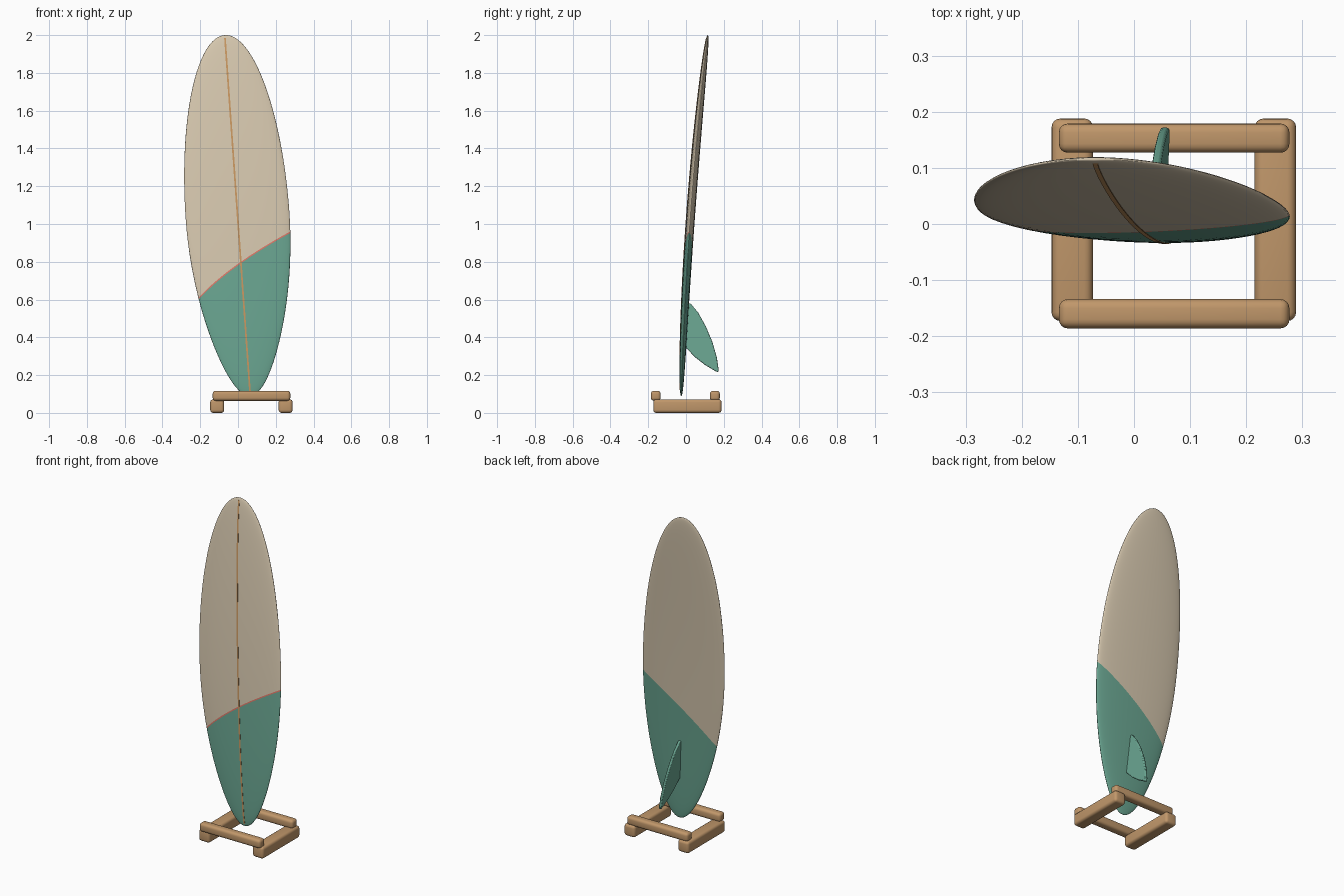
import bpy, bmesh, math

if "Cube" in bpy.data.objects:
    bpy.data.objects.remove(bpy.data.objects["Cube"])


def material(name, rgb):
    m = bpy.data.materials.new(name)
    m.diffuse_color = (*rgb, 1)
    m.use_nodes = True
    m.node_tree.nodes["Principled BSDF"].inputs["Base Color"].default_value = m.diffuse_color
    return m


CREAM = material("cream", (0.68, 0.58, 0.43))
GREEN = material("sea green", (0.145, 0.38, 0.285))
CORAL = material("coral", (0.75, 0.19, 0.14))
WOOD = material("wood", (0.53, 0.31, 0.145))
STRIP = material("strip wood", (0.58, 0.31, 0.12))


def finish(name, bm, mats, smooth=40):
    bmesh.ops.remove_doubles(bm, verts=bm.verts, dist=1e-5)
    bmesh.ops.recalc_face_normals(bm, faces=bm.faces)
    me = bpy.data.meshes.new(name)
    bm.to_mesh(me)
    bm.free()
    for m in mats:
        me.materials.append(m)
    ob = bpy.data.objects.new(name, me)
    bpy.context.collection.objects.link(ob)
    bpy.ops.object.select_all(action='DESELECT')
    ob.select_set(True)
    bpy.context.view_layer.objects.active = ob
    bpy.ops.object.shade_smooth_by_angle(angle=math.radians(smooth))
    return ob


# Board shape: t runs tail (-1) to nose (1), w runs across, dy through the thickness
HALF_LEN, SIN, COS = 0.9575, 0.0705, 0.9975


def half_width(t):
    w = 0.275 * math.sqrt(max(0, 1 - t * t))
    return w * (1 - 0.2 * t * t) if t < 0 else w


def half_thick(t):
    return 0.023 * max(0, 1 - t * t) ** 0.4


def board_point(t, w, dy):
    s = HALF_LEN * (1 + t)
    y = 0.045 + 0.07 * t - 0.02 * (1 - t * t)
    return (0.065 - SIN * s + COS * w, y + dy, 0.09 + COS * s + SIN * w)


def seam(v):
    return -0.265 + 0.165 * v - 0.017 * v * v


# Board: rings whose rows bend to follow the slanted colour seam
LOW, HIGH, N = 24, 32, 64
bm = bmesh.new()
rings = []
for r in range(LOW + HIGH + 2):
    ring = []
    for i in range(N):
        a = 2 * math.pi * i / N
        v = math.cos(a)
        if r <= LOW:
            th = math.acos(-seam(v)) * r / LOW
        else:
            start = math.acos(-(seam(v) + 0.008))
            th = start + (math.pi - start) * (r - LOW - 1) / HIGH
        t = -math.cos(th)
        ring.append(bm.verts.new(board_point(t, v * half_width(t), math.sin(a) * half_thick(t))))
    rings.append(ring)
for r in range(len(rings) - 1):
    for i in range(N):
        j = (i + 1) % N
        f = bm.faces.new((rings[r][i], rings[r][j], rings[r + 1][j], rings[r + 1][i]))
        front = i >= N // 2
        f.material_index = 1 if r < LOW else (2 if r == LOW and front else 0)
finish("board", bm, [CREAM, GREEN, CORAL], 60)

# Centre strip: thin ribbon laid on the front of the board
bm = bmesh.new()
prev = None
for k in range(61):
    t = -math.cos(math.radians(10 + 160 * k / 60))
    d = half_thick(t)
    row = [bm.verts.new(board_point(t, w, dy)) for w, dy in
           ((-0.0045, -d + 0.003), (-0.0045, -d - 0.0015), (0.0045, -d - 0.0015), (0.0045, -d + 0.003))]
    if prev:
        for i in range(4):
            bm.faces.new((prev[i], prev[(i + 1) % 4], row[(i + 1) % 4], row[i]))
    else:
        bm.faces.new(row)
    prev = row
bm.faces.new(prev)
finish("centre_strip", bm, [STRIP])

# Fin: swept outline in (y, z), given thickness along the board's width
outline = [(0.0, 0.58), (0.024, 0.58), (0.065, 0.53), (0.105, 0.458), (0.14, 0.375), (0.163, 0.295),
           (0.172, 0.235), (0.171, 0.214), (0.15, 0.224), (0.10, 0.254), (0.05, 0.293),
           (0.006, 0.338), (-0.01, 0.35)]
bm = bmesh.new()
sides = []
for off in (-0.008, 0.008):
    sides.append([bm.verts.new((0.065 - 0.0707 * (z - 0.09) + off, y, z)) for y, z in outline])
    bm.faces.new(sides[-1])
for i in range(len(outline)):
    j = (i + 1) % len(outline)
    bm.faces.new((sides[0][i], sides[0][j], sides[1][j], sides[1][i]))
fin = finish("fin", bm, [GREEN])
bev = fin.modifiers.new("round", 'BEVEL')
bev.width, bev.segments = 0.005, 2


# Stand: two rails on the floor with two crossbars on top
def bar(name, lo, hi):
    bm = bmesh.new()
    bmesh.ops.create_cube(bm, size=1)
    for v in bm.verts:
        v.co = [lo[i] if v.co[i] < 0 else hi[i] for i in range(3)]
    bmesh.ops.bevel(bm, geom=bm.edges[:], offset=0.016, segments=4, profile=0.5, affect='EDGES')
    finish(name, bm, [WOOD], 45)


for side, x in (("left", -0.11), ("right", 0.252)):
    bar(side + "_floor_rail", (x - 0.037, -0.173, 0), (x + 0.037, 0.188, 0.072))
for side, y in (("front", -0.16), ("back", 0.153)):
    bar(side + "_crossbar", (-0.134, y - 0.026, 0.064), (0.277, y + 0.026, 0.117))
